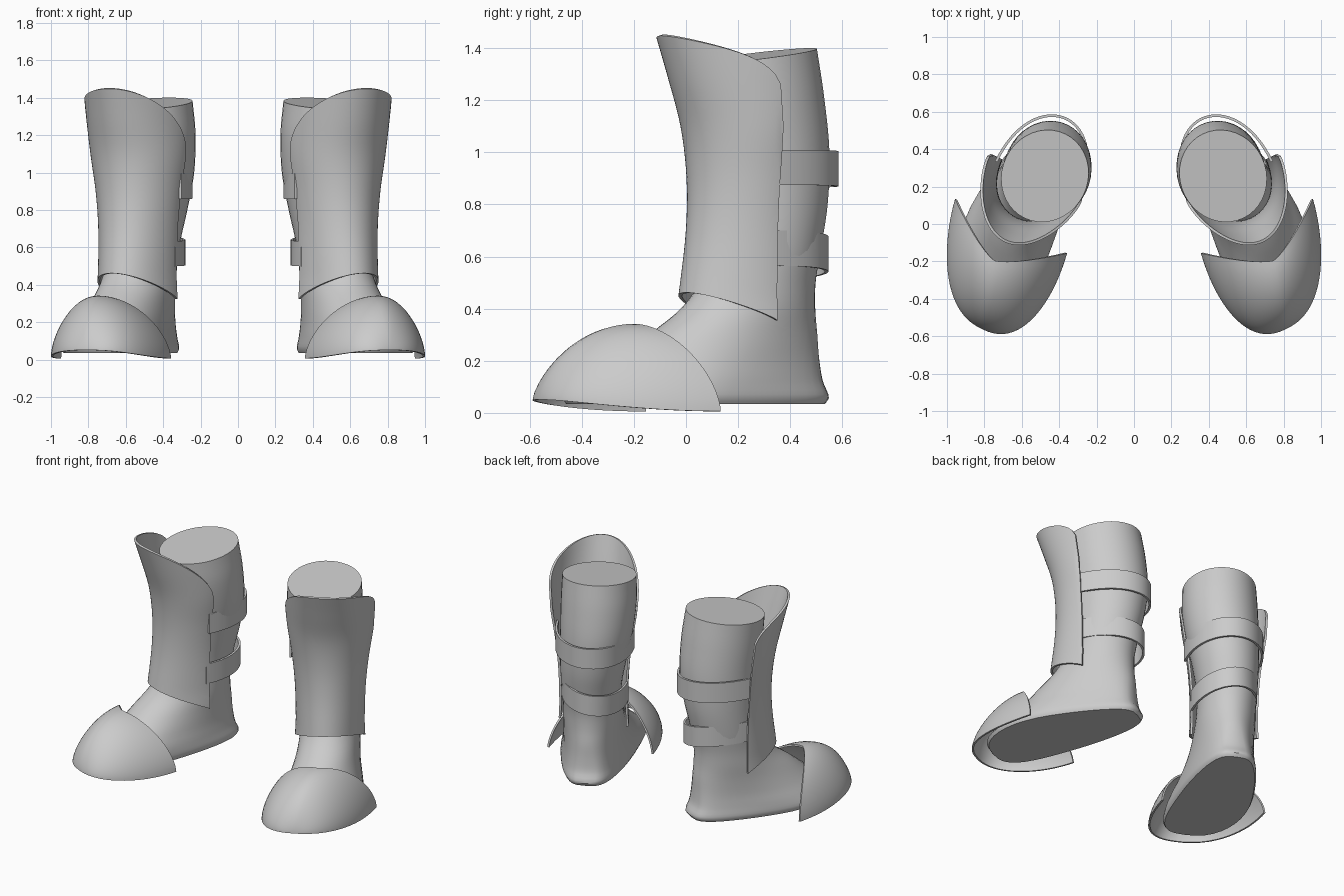
import bpy, bmesh
from math import sin, cos, pi, radians, copysign

cube = bpy.data.objects.get("Cube")
if cube:
    bpy.data.objects.remove(cube)

grey = bpy.data.materials.new("plain grey")
grey.use_nodes = True
colour = (0.6, 0.6, 0.6, 1)
grey.diffuse_color = colour
grey.node_tree.nodes["Principled BSDF"].inputs["Base Color"].default_value = colour

YAW = radians(26)          # feet turn outward
LEG_X, LEG_Y = 0.47, 0.27  # leg axis


def place(f, s, z, side):
    """Forward / outward / up position to world space, for one side."""
    x = LEG_X + s * cos(YAW) + f * sin(YAW)
    y = LEG_Y + s * sin(YAW) - f * cos(YAW)
    return side * x, y, z


def curve(keys, z):
    """Smooth interpolation of key rows (z, value, ...) at height z."""
    i = 0
    while i < len(keys) - 2 and z > keys[i + 1][0]:
        i += 1
    a, b = keys[i], keys[i + 1]
    p, n = keys[max(i - 1, 0)], keys[min(i + 2, len(keys) - 1)]
    h = b[0] - a[0]
    t = min(max((z - a[0]) / h, 0), 1)
    out = []
    for k in range(1, len(a)):
        ma = (b[k] - p[k]) / (b[0] - p[0]) * h
        mb = (n[k] - a[k]) / (n[0] - a[0]) * h
        out.append((2*t**3 - 3*t**2 + 1) * a[k] + (t**3 - 2*t**2 + t) * ma
                   + (3*t**2 - 2*t**3) * b[k] + (t**3 - t**2) * mb)
    return out


def sheet(name, rows, side, closed=False, thickness=0):
    """Skin rows of points; closed rows get end caps, open ones a thickness."""
    bm = bmesh.new()
    grid = [[bm.verts.new(place(*p, side)) for p in row] for row in rows]
    n = len(grid[0])
    for lo, hi in zip(grid, grid[1:]):
        for j in range(n if closed else n - 1):
            k = (j + 1) % n
            bm.faces.new((lo[j], lo[k], hi[k], hi[j]))
    if closed:
        bm.faces.new(grid[0])
        bm.faces.new(grid[-1])
    bmesh.ops.remove_doubles(bm, verts=bm.verts, dist=0.0005)
    bmesh.ops.recalc_face_normals(bm, faces=bm.faces)
    full_name = ("left_" if side > 0 else "right_") + name
    mesh = bpy.data.meshes.new(full_name)
    bm.to_mesh(mesh)
    bm.free()
    mesh.materials.append(grey)
    ob = bpy.data.objects.new(full_name, mesh)
    bpy.context.collection.objects.link(ob)
    bpy.ops.object.select_all(action='DESELECT')
    ob.select_set(True)
    bpy.context.view_layer.objects.active = ob
    if thickness:
        mod = ob.modifiers.new("thickness", 'SOLIDIFY')
        mod.thickness = thickness
        mod.offset = 0
        bpy.ops.object.modifier_apply(modifier=mod.name)
    bpy.ops.object.shade_smooth_by_angle(angle=radians(40))


# Height, back, front, half width, sideways centre, toe broadening
BOOT = [(0.035, -0.25, 0.77, 0.225, 0.045, 0.25),
        (0.06, -0.265, 0.78, 0.235, 0.045, 0.25),
        (0.12, -0.24, 0.68, 0.225, 0.045, 0.25),
        (0.20, -0.23, 0.58, 0.205, 0.045, 0.17),
        (0.30, -0.225, 0.46, 0.19, 0.045, 0.05),
        (0.40, -0.215, 0.33, 0.185, 0.045, 0),
        (0.50, -0.215, 0.25, 0.182, 0.045, 0),
        (0.62, -0.235, 0.21, 0.187, 0.045, 0),
        (0.80, -0.27, 0.20, 0.205, 0.03, 0),
        (1.00, -0.285, 0.22, 0.225, 0.01, 0),
        (1.20, -0.265, 0.25, 0.235, 0, 0),
        (1.37, -0.235, 0.265, 0.23, 0, 0)]


def boot(side):
    rows = []
    for i in range(49):
        z = 0.035 + 1.335 * (i / 48) ** 1.3
        back, front, width, mid, egg = curve(BOOT, z)
        row = []
        for j in range(40):
            t = 2 * pi * j / 40
            c = cos(t)
            f = (back + front) / 2 + (front - back) / 2 * c
            power = 1 - egg * (1.7 if c < 0 else 1)
            blunt = copysign(abs(sin(t)) ** power, sin(t))
            s = mid + width * blunt * (1 + egg * c) - 0.3 * egg * max(c, 0) ** 2
            tilt = -0.13 * f * max(0, (z - 1) / 0.37)
            row.append((f, s, z + tilt))
        rows.append(row)
    sheet("boot", rows, side, closed=True)


# Height, bulge forward, half width
GUARD = [(0.36, 0.31, 0.212), (0.46, 0.293, 0.208), (0.70, 0.26, 0.215),
         (0.90, 0.253, 0.235), (1.10, 0.275, 0.265), (1.30, 0.335, 0.28),
         (1.45, 0.385, 0.285)]


def shin_guard(side):
    rows = []
    for i in range(25):
        row = []
        for j in range(41):
            a = pi * (j / 40 - 0.5)
            c = max(cos(a), 0)
            low = 0.34 + 0.015 * sin(a) + 0.12 * c
            high = 1.10 + 0.35 * c ** (0.5 - 0.2 * sin(a))
            z = low + (high - low) * i / 24
            bulge, width = curve(GUARD, z)
            row.append((0.035 + bulge * c ** 1.15, 0.04 + width * sin(a), z))
        rows.append(row)
    sheet("shin_guard", rows, side, thickness=0.014)


def toe_cap(side):
    rows = []
    for i in range(21):
        a = pi / 2 * i / 20
        reach, shrink = sin(a), max(cos(a), 0)
        row = []
        for j in range(33):
            t = pi * (j / 32 - 0.5)
            c = max(cos(t), 0)
            back = 0.335 + 0.205 * (1 - abs(sin(t)) ** 1.3)
            f = back + (0.892 - back) * reach
            s = 0.045 - 0.10 * reach + 0.327 * sin(t) * shrink ** 0.85
            z = 0.006 + 0.045 * reach ** 2 + 0.33 * c ** 1.25 * shrink ** 1.35
            row.append((f, s, z))
        rows.append(row)
    sheet("toe_cap", rows, side, thickness=0.012)


def strap(name, side, low, high, depth, width, tilt):
    """Half loop round the calf, its ends tucked inside the shin guard."""
    rows = []
    for z in (low, high):
        row = []
        for j in range(33):
            a = pi * j / 32
            row.append((0.06 - depth * max(sin(a), 0) ** 0.9,
                        0.03 + width * cos(a), z + tilt * (cos(a) - 1)))
        rows.append(row)
    sheet(name, rows, side, thickness=0.014)


for side in (1, -1):
    boot(side)
    shin_guard(side)
    toe_cap(side)
    strap("upper_strap", side, 0.875, 1.01, 0.37, 0.238, 0.008)
    strap("lower_strap", side, 0.565, 0.70, 0.33, 0.2, 0.033)
